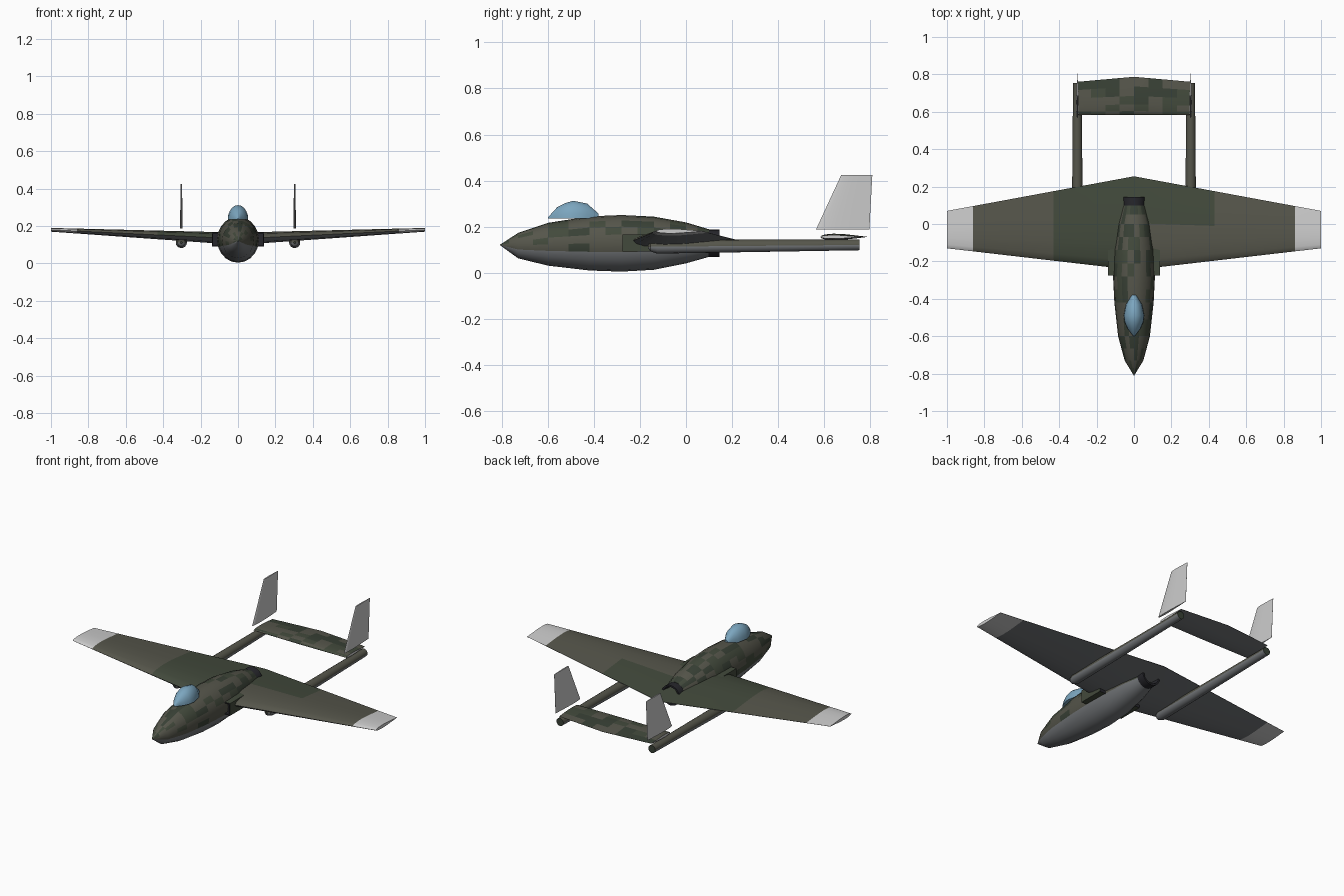
import bpy, bmesh, math, random
from mathutils import Vector

if "Cube" in bpy.data.objects:
    bpy.data.objects.remove(bpy.data.objects["Cube"])

random.seed(4)


def mat(name, r, g, b):
    m = bpy.data.materials.new(name)
    m.diffuse_color = (r, g, b, 1)
    m.use_nodes = True
    m.node_tree.nodes["Principled BSDF"].inputs["Base Color"].default_value = m.diffuse_color
    return m


MATS = [mat("green", .055, .068, .045), mat("olive", .092, .092, .07),
        mat("dark_green", .04, .052, .036), mat("belly_grey", .17, .18, .19),
        mat("light_grey", .55, .55, .55), mat("glass_blue", .2, .38, .52),
        mat("nozzle_black", .02, .02, .025)]
GREEN, OLIVE, DARK, BELLY, LIGHT, GLASS, BLACK = range(7)


def camo():
    return random.choice((GREEN, OLIVE, OLIVE, DARK))


def loft(name, rings, color, caps=True, cap_color=None, angle=35):
    """Skin closed rings of points; color(i, j) gives the material index of each quad."""
    bm = bmesh.new()
    vs = [[bm.verts.new(p) for p in ring] for ring in rings]
    n = len(vs[0])
    for i in range(len(vs) - 1):
        for j in range(n):
            k = (j + 1) % n
            f = bm.faces.new((vs[i][j], vs[i][k], vs[i + 1][k], vs[i + 1][j]))
            f.material_index = color(i, j)
    if caps:
        for e in (0, -1):
            f = bm.faces.new(vs[e])
            f.material_index = color(0, 0) if cap_color is None else cap_color
    bmesh.ops.remove_doubles(bm, verts=bm.verts, dist=1e-5)
    bmesh.ops.recalc_face_normals(bm, faces=bm.faces)
    me = bpy.data.meshes.new(name)
    bm.to_mesh(me)
    bm.free()
    for m in MATS:
        me.materials.append(m)
    ob = bpy.data.objects.new(name, me)
    bpy.context.collection.objects.link(ob)
    bpy.ops.object.select_all(action='DESELECT')
    ob.select_set(True)
    bpy.context.view_layer.objects.active = ob
    bpy.ops.object.shade_smooth_by_angle(angle=math.radians(angle))
    return ob


def ellipse(x, y, z, rx, rz, n=20, start=-18):
    angles = [math.radians(start + 360 * j / n) for j in range(n)]
    return [Vector((x + rx * math.cos(a), y, z + rz * math.sin(a))) for a in angles]


# fraction of chord, fraction of half thickness: upper side then lower side
FOIL = [(0, 0), (.03, .42), (.1, .75), (.28, 1), (.5, .88), (.75, .48), (1, .04)]
FOIL += [(c, -t) for c, t in FOIL[:0:-1]]


def foil(le, te, half):
    return [(le + c * (te - le), t * half) for c, t in FOIL]


# fuselage: y, bottom z, top z, half width
STATIONS = [(-.81, .12, .12, .001), (-.73, .062, .172, .05), (-.6, .03, .216, .085),
            (-.42, .009, .244, .105), (-.28, .004, .25, .112), (-.14, .012, .243, .108),
            (0, .04, .218, .088), (.1, .068, .188, .06)]
rings = []
for a, b in zip(STATIONS, STATIONS[1:]):
    for t in (0, .5):
        y, lo, hi, w = [p + (q - p) * t for p, q in zip(a, b)]
        rings.append(ellipse(0, y, (lo + hi) / 2, w, (hi - lo) / 2))
y, lo, hi, w = STATIONS[-1]
rings.append(ellipse(0, y, (lo + hi) / 2, w, (hi - lo) / 2))
loft("fuselage", rings, lambda i, j: camo() if j < 12 else BELLY)

# jet nozzle with a recessed inside
noz = [(.06, .056), (.09, .06), (.145, .06), (.145, .05), (.1, .042)]
loft("jet_nozzle", [ellipse(0, y, .127, r, r) for y, r in noz], lambda i, j: BLACK)

# canopy: half dome with a flat base
dome = [(-.6, .004, .006), (-.56, .034, .05), (-.525, .05, .068), (-.49, .055, .078),
        (-.43, .043, .066), (-.38, .012, .022)]
loft("canopy", [[(w * math.cos(math.pi * k / 10), y, .234 + h * math.sin(math.pi * k / 10))
                 for k in range(11)] for y, w, h in dome], lambda i, j: GLASS)

# main wing, tip to tip
WING_X = [-1, -.86, -.43, 0, .43, .86, 1]
rings = []
for x in WING_X:
    u = abs(x)
    rings.append([(x, y, .132 + .048 * u + h) for y, h in
                  foil(-.246 + .116 * u, .255 - .185 * u, .033 - .023 * u)])


def wing_color(i, j):
    if i in (0, 5):
        return LIGHT
    if j > 5:
        return BELLY
    return {1: OLIVE, 2: GREEN, 3: OLIVE if j < 4 else GREEN, 4: OLIVE}[i]


loft("wing", rings, wing_color, cap_color=LIGHT)

# tailplane between the booms
rings = []
for k in range(-4, 5):
    u = abs(k) / 4
    rings.append([(k / 4 * .305, y, .155 + h) for y, h in foil(.583, .787 - .027 * u, .014 - .006 * u)])
loft("tailplane", rings, lambda i, j: camo() if j < 6 else BELLY, cap_color=LIGHT)

for s, side in ((-1, "left"), (1, "right")):
    # tail boom, rounded at the front
    boom = [(-.165, .006), (-.155, .02), (-.125, .03), (.15, .028), (.755, .023)]
    loft(side + "_boom", [ellipse(s * .303, y, .112 + .008 * (y + .165) / .92, r, r, 16, 0)
                          for y, r in boom],
         lambda i, j: OLIVE if j < 8 else BELLY, cap_color=DARK)
    # upright fin
    fin = [(.187, .565, .797, .007), (.425, .675, .81, .004)]
    loft(side + "_fin", [[(s * .303 + h, y, z) for y, h in foil(a, b, t)] for z, a, b, t in fin],
         lambda i, j: LIGHT)
    # air intake box at the wing root, dark mouth
    mouth = [(.06, .092), (.14, .092), (.14, .165), (.06, .165)]
    depth = [(-.275, 1), (-.275, .85), (-.25, .85), (-.25, .85)]
    box = [[(s * x, y, z) for x, z in mouth] for y in (-.12, -.275)]
    inner = [[(s * (.1 + (x - .1) * .82), y, .1285 + (z - .1285) * .82) for x, z in mouth]
             for y in (-.275, -.25)]
    loft(side + "_intake", box + inner, lambda i, j: GREEN if i == 0 else BLACK, cap_color=BLACK)
